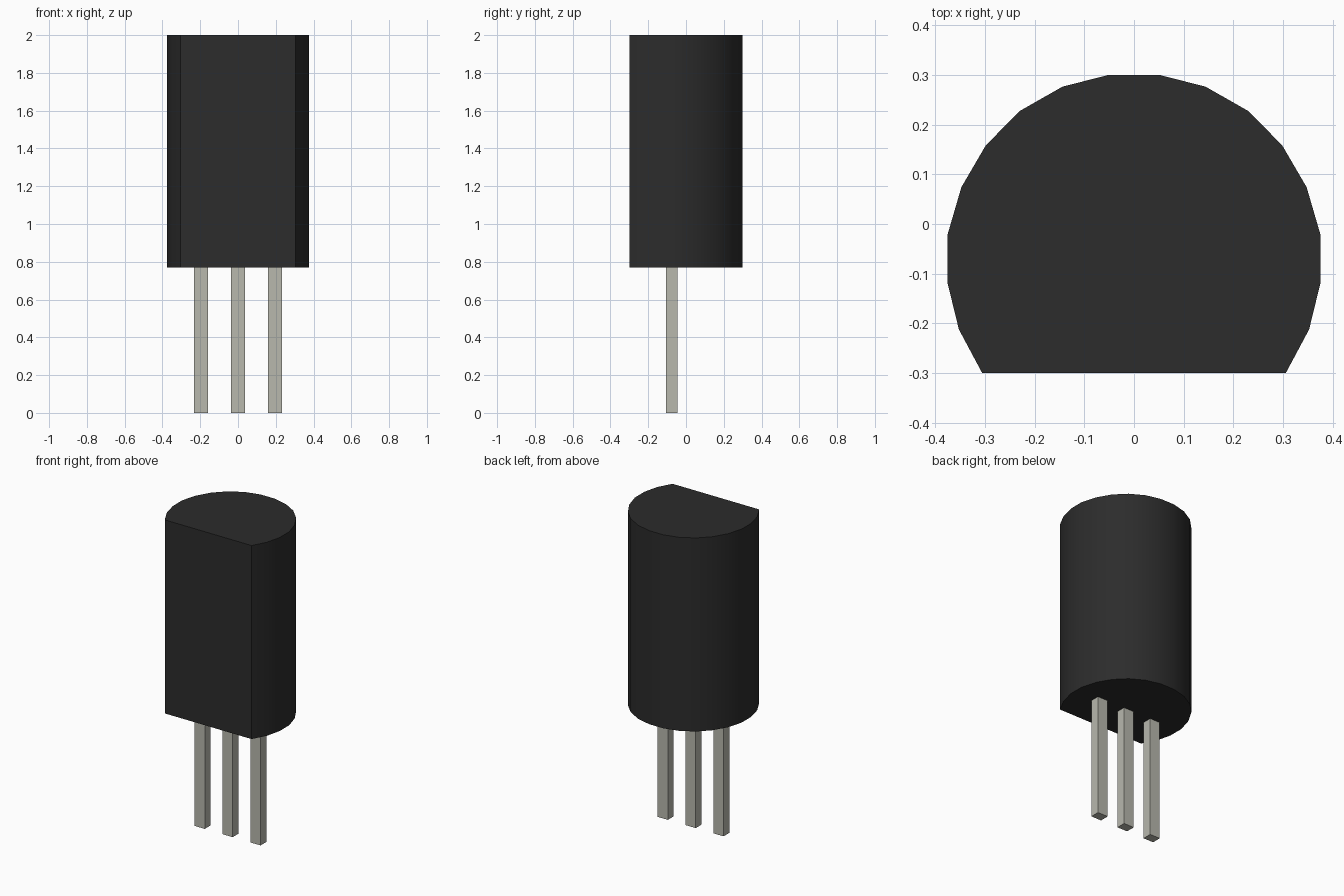
import bpy, bmesh, math

if "Cube" in bpy.data.objects:
    bpy.data.objects.remove(bpy.data.objects["Cube"])


def material(name, rgb):
    m = bpy.data.materials.new(name)
    m.diffuse_color = (*rgb, 1)
    m.use_nodes = True
    m.node_tree.nodes["Principled BSDF"].inputs["Base Color"].default_value = m.diffuse_color
    return m


def extrude_profile(name, points, z0, z1, mat):
    bm = bmesh.new()
    face = bm.faces.new([bm.verts.new((x, y, z0)) for x, y in points])
    top = bmesh.ops.extrude_face_region(bm, geom=[face])["geom"]
    bmesh.ops.translate(bm, vec=(0, 0, z1 - z0),
                        verts=[v for v in top if isinstance(v, bmesh.types.BMVert)])
    bmesh.ops.recalc_face_normals(bm, faces=bm.faces)
    mesh = bpy.data.meshes.new(name)
    bm.to_mesh(mesh)
    bm.free()
    mesh.materials.append(mat)
    obj = bpy.data.objects.new(name, mesh)
    bpy.context.collection.objects.link(obj)
    return obj


black = material("black_plastic", (0.025, 0.025, 0.025))
metal = material("tinned_metal", (0.48, 0.48, 0.42))

# D-shaped body: half outline mirrored across x
half = [(0.305, -0.3), (0.352, -0.212), (0.375, -0.118), (0.375, -0.022),
        (0.347, 0.074), (0.298, 0.158), (0.23, 0.227), (0.144, 0.276), (0.05, 0.3)]
outline = half + [(-x, y) for x, y in reversed(half)]
body = extrude_profile("body", outline, 0.77, 2.0, black)

# Smooth the round side, keep the flat face and ends sharp
bpy.context.view_layer.objects.active = body
body.select_set(True)
bpy.ops.object.shade_smooth_by_angle(angle=math.radians(30))
body.select_set(False)

# Three square pins, slightly sunk into the body
for name, x in (("left_pin", -0.196), ("middle_pin", 0), ("right_pin", 0.196)):
    corners = [(x - 0.036, -0.105), (x + 0.036, -0.105),
               (x + 0.036, -0.046), (x - 0.036, -0.046)]
    extrude_profile(name, corners, 0.0, 0.79, metal)
